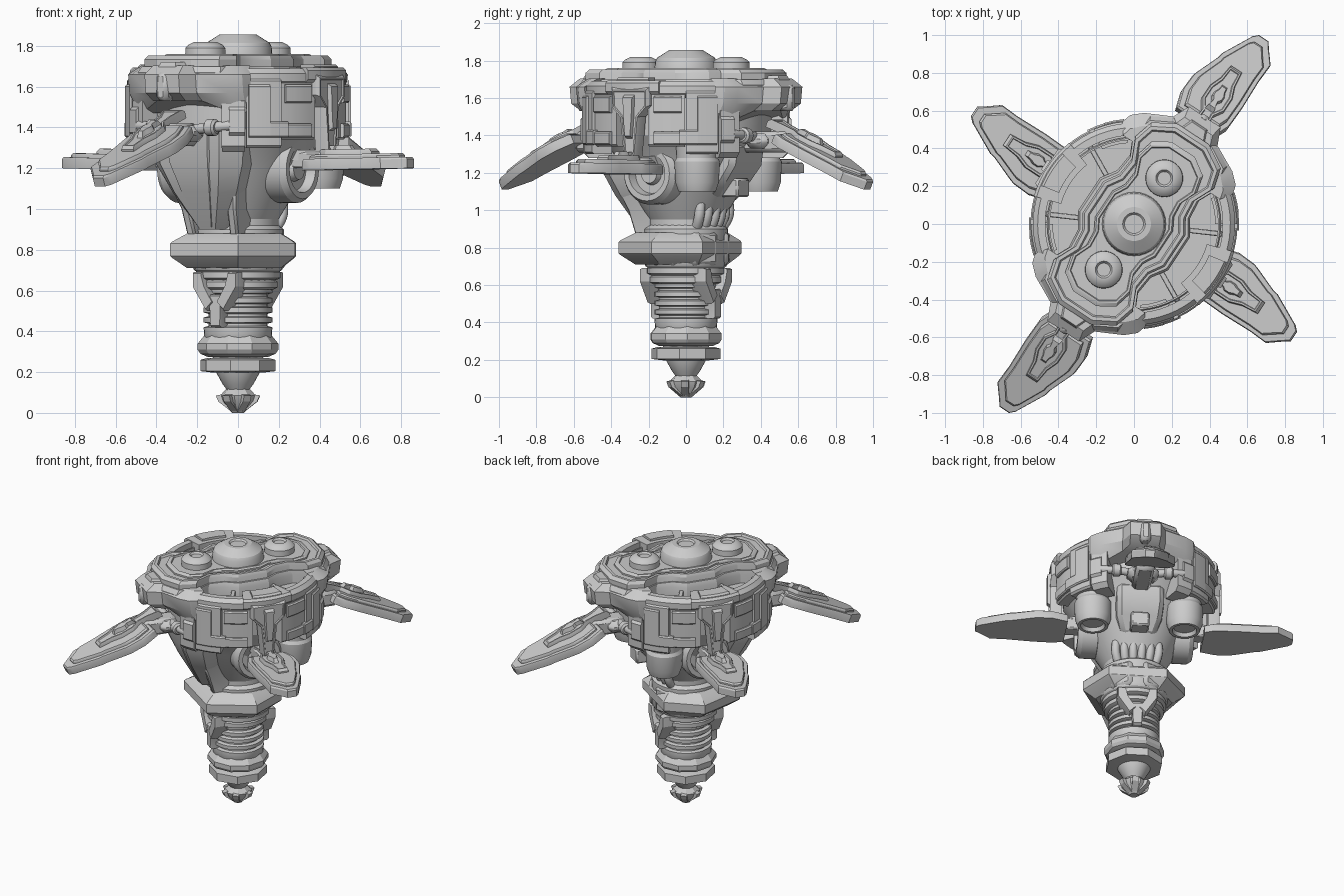
import bpy, bmesh
from math import radians, sin, cos, pi
from mathutils import Matrix, Vector

if "Cube" in bpy.data.objects:
    bpy.data.objects.remove(bpy.data.objects["Cube"])

# Built with the long axis on x, then everything is turned into place at the end
FINAL = Matrix.Rotation(radians(56.5), 4, 'Z')
T = lambda x, y, z: Matrix.Translation((x, y, z))
R = lambda deg, ax='Z': Matrix.Rotation(radians(deg), 4, ax)
I = Matrix.Identity(4)


def loft(name, rings, M=I, closed=False, groove=0, bevel=0):
    """Skin equal-sized rings of points; groove cuts a sunken panel in the last cap."""
    bm = bmesh.new()
    vs = [[bm.verts.new(M @ Vector(p)) for p in ring] for ring in rings]
    n = len(rings[0])
    for a, b in zip(vs, vs[1:] + vs[:1] if closed else vs[1:]):
        for i in range(n):
            bm.faces.new((a[i], a[(i + 1) % n], b[(i + 1) % n], b[i]))
    top = None
    if not closed:
        bm.faces.new(vs[0][::-1])
        top = bm.faces.new(vs[-1])
    bmesh.ops.recalc_face_normals(bm, faces=bm.faces[:])
    if groove and top:
        bmesh.ops.inset_individual(bm, faces=[top], thickness=groove)
        bmesh.ops.inset_individual(bm, faces=[top], thickness=groove * .4, depth=-groove * .7)
    me = bpy.data.meshes.new(name)
    bm.to_mesh(me)
    bm.free()
    me.shade_smooth()
    me.set_sharp_from_angle(angle=radians(28))
    ob = bpy.data.objects.new(name, me)
    bpy.context.collection.objects.link(ob)
    if bevel:
        m = ob.modifiers.new("edge", 'BEVEL')
        m.width, m.segments, m.limit_method = bevel, 1, 'ANGLE'
    return ob


def lathe(name, prof, n=32, M=I):
    off = pi / n if n < 12 else 0
    return loft(name, [[(r * cos(2 * pi * i / n + off), r * sin(2 * pi * i / n + off), z)
                        for i in range(n)] for r, z in prof], M)


def prism(name, pts, z0, z1, M=I, top=1.0, groove=0, chamfer=0.0):
    """Extruded outline, the upper rim pulled in toward its middle by factor top."""
    cx = sum(p[0] for p in pts) / len(pts)
    cy = sum(p[1] for p in pts) / len(pts)
    up = [(cx + (x - cx) * top, cy + (y - cy) * top, z1) for x, y in pts]
    rings = [[(x, y, z0) for x, y in pts]]
    if chamfer:
        rings.append([(x, y, z1 - chamfer) for x, y in pts])
    return loft(name, rings + [up], M, groove=groove)


def box(name, x0, x1, y0, y1, z0, z1, M=I, bevel=.01):
    q = [(x0, y0), (x1, y0), (x1, y1), (x0, y1)]
    return loft(name, [[(x, y, z) for x, y in q] for z in (z0, z1)], M, bevel=bevel)


def sector(name, r0, r1, a0, a1, z0, z1, M=I, c=.012):
    """Curved block between two angles, outer edges chamfered."""
    n = max(2, int(abs(a1 - a0) / 5))
    sec = [(r0, z0), (r1 - c, z0), (r1, z0 + c), (r1, z1 - c), (r1 - c, z1), (r0, z1)]
    full = abs(a1 - a0) >= 360
    rings = []
    for i in range(n if full else n + 1):
        a = radians(a0 + (a1 - a0) * i / n)
        rings.append([(r * cos(a), r * sin(a), z) for r, z in sec])
    return loft(name, rings, M, closed=full)


def both(half):
    return half + [(x, -y) for x, y in half[::-1]]


def tube(name, pts, r):
    cu = bpy.data.curves.new(name, 'CURVE')
    cu.dimensions, cu.bevel_depth, cu.bevel_resolution, cu.resolution_u = '3D', r, 3, 6
    cu.use_fill_caps = True
    s = cu.splines.new('NURBS')
    s.points.add(len(pts) - 1)
    for p, q in zip(s.points, pts):
        p.co = (*q, 1)
    s.use_endpoint_u, s.order_u = True, 3
    bpy.context.collection.objects.link(bpy.data.objects.new(name, cu))


# Drum, tapering lower body and neck
lathe("body_core", [(.2, .84), (.2, .95), (.26, 1.05), (.34, 1.2), (.39, 1.3), (.46, 1.4), (.47, 1.61)], 40)
sector("top_ring", .47, .535, 0, 360, 1.6, 1.69, c=.025)
sector("top_inner_ring", .445, .46, 0, 360, 1.59, 1.66, c=.006)

# Zigzag top deck, three domes
deck = [(.57, .1), (.5, .22), (.39, .25), (.28, .2), (.18, .21), (.1, .26)]
deck_half = deck + [(-x, y) for x, y in deck[::-1]]
prism("deck_skirt", [(x * 1.05, y * 1.1) for x, y in both(deck_half)], 1.58, 1.7, top=.96, chamfer=.03)
prism("deck_lower", both(deck_half), 1.6, 1.753, top=.96, chamfer=.02, groove=.02)
prism("deck_upper", [(x * .83, y * .74) for x, y in both(deck_half)], 1.7, 1.76, top=.96, chamfer=.01, groove=.012)
lathe("centre_dome", [(.17, 1.74), (.165, 1.795), (.155, 1.815), (.1, 1.85), (.09, 1.856), (.06, 1.856), (.05, 1.845)], 32)
for s in (1, -1):
    lathe("side_dome", [(.1, 1.74), (.098, 1.79), (.085, 1.805), (.055, 1.82), (.045, 1.82), (.035, 1.808)], 28, T(.29 * s, 0, 0))

# Wing, used four times; the leading side bulges more than the trailing one
WING = [(0, .15), (.1, .18), (.2, .175), (.23, .165), (.36, .115), (.39, .11), (.56, .025), (.585, 0), (.585, -.06),
        (.55, -.085), (.48, -.14), (.38, -.135), (.2, -.14), (.06, -.135), (0, -.11)]
PAD = both([(-.1, .06), (-.02, .04), (.05, .035), (.11, .07), (.2, .07), (.27, .045), (.36, .035)])


def wing(M, k):
    o = [(x * k, y) for x, y in WING]
    prism("wing_base", o, 0, .055, M, top=.97, chamfer=.01)
    prism("wing_layer", [(x * .86 + .03, y * .82) for x, y in o], .04, .075, M, top=.95, chamfer=.01)
    prism("wing_pad", PAD, .05, .1, M, top=.93, chamfer=.015, groove=.01)
    prism("wing_pad_crest", [(x * .4 + .1, y * .5) for x, y in PAD], .08, .12, M, top=.7)


hood = [(.42, .35), (.47, .335), (.52, .28), (.59, .14), (.68, .1)]
for a in (0, 180):
    A = R(a)
    # Long-axis wing drooping from beneath an overhanging hood
    wing(A @ T(.62, 0, 1.36) @ R(24, 'Y'), 1.05)
    box("wing_arm", .38, .68, -.06, .06, 1.31, 1.42, A, .02)
    box("wing_hinge", .43, .57, -.1, .1, 1.33, 1.41, A, .03)
    loft("hood", [[(x - d, y * s, z + (abs(y) < .2) * lift) for x, y in both(hood)]
                  for d, s, z, lift in ((.07, .95, 1.47, .06), (.01, 1, 1.57, 0), (0, 1, 1.66, 0), (.06, .88, 1.705, 0))], A)
    prism("hood_crest", both([(.48, .1), (.57, .075), (.63, .05)]), 1.66, 1.72, A, top=.85, chamfer=.02)
    box("hood_rib", .6, .69, -.035, .035, 1.53, 1.67, A, .02)
    # Short-axis wing, level, with upright strut and round joint
    V = R(a + 90)
    wing(V @ T(.45, 0, 1.19) @ R(-1, 'Y'), 1.0)
    lathe("round_joint", [(.13, -.08), (.165, -.04), (.165, .06), (.145, .09), (.115, .09), (.105, .04),
                          (.06, .04), (.05, .07), (.03, .07)], 32, V @ T(.29, 0, 1.195) @ R(90, 'Y'))
    box("joint_arm", .3, .52, -.05, .05, 1.2, 1.28, V)
    sector("strut_cap", .4, .55, -18, 18, 1.62, 1.695, V, .015)
    sector("strut_cap_raised", .43, .53, -11, 11, 1.68, 1.71, V, .012)
    UP = V @ T(.48, 0, 0) @ R(90, 'Y')
    strut = [(-1.66, .12), (-1.56, .12), (-1.5, .06), (-1.4, .05), (-1.27, .035)]
    prism("strut", both(strut), 0, .075, UP, top=.9, chamfer=.02, groove=.01)
    prism("strut_rib", both([(-1.62, .035), (-1.5, .03), (-1.38, .02)]), .06, .09, UP, top=.85)
    for b in (-1, 1):
        # Stepped armour panels, cheeks and spokes around the drum
        sector("panel_inner", .45, .53, b * 11, b * 33, 1.34, 1.63, V)
        sector("panel_inner_plate", .5, .548, b * 15, b * 31, 1.52, 1.61, V, .008)
        sector("panel_inner_foot", .5, .548, b * 15, b * 31, 1.35, 1.42, V, .008)
        sector("panel_outer", .43, .545, b * 33.5, b * 52, 1.3, 1.64, V)
        sector("panel_outer_upright", .5, .558, b * 40, b * 51, 1.35, 1.61, V, .008)
        sector("panel_outer_foot", .5, .556, b * 30, b * 41, 1.35, 1.43, V, .008)
        sector("cheek", .4, .55, b * 25, b * 37, 1.28, 1.56, A, .03)
        sector("cheek_plate", .5, .565, b * 29, b * 37, 1.36, 1.5, A, .015)
        s = cos(radians(a))
        tube("hinge_piston", [(s * .48, b * .06, 1.39), (s * .5, b * .17, 1.4), (s * .47, b * .27, 1.41)], .026)
        lathe("piston_sleeve", [(.03, -.03), (.042, -.02), (.042, .02), (.03, .03)], 16,
              A @ T(.49, b * .17, 1.4) @ R(90, 'X'))
        box("spoke", .22, .47, -.014, .014, 1.59, 1.65, R(a + 90 + b * 27), .004)

# Front chest shield, narrowing to a point over the neck
chest = [(.45, .25, 1.38), (.43, .23, 1.22), (.37, .17, 1.08), (.27, .06, .9)]
for nm, d, w in (("chest_shield", 0, 1), ("chest_plate", .012, .65)):
    loft(nm, [[(-u - d, h * .75 * w, z + d), (-u - d, -h * .75 * w, z + d), (-u * .8, -h * 1.1 * w, z + d),
               (-.08, -h * w, z + d), (-.08, h * w, z + d), (-u * .8, h * 1.1 * w, z + d)] for u, h, z in chest])
# Slim struts from the body down to the collar
for b in (-1, 1):
    loft("neck_strut", [[(-u, b * y, z), (-u, b * (y + .05), z), (-u + .15, b * (y + .05), z), (-u + .15, b * y, z)]
                        for u, y, z in ((.33, .15, 1.14), (.27, .11, 1.0), (.23, .1, .87))], bevel=.01)

# Rear canisters, back block and bundled cables
for b in (-1, 1):
    lathe("canister", [(.07, 1.125), (.08, 1.1), (.1, 1.1), (.117, 1.15), (.122, 1.26), (.11, 1.28), (.115, 1.38)],
          28, T(.27, b * .3, 0))
loft("back_block", [[(x, y * w, z) for x, y in ((.1, -.18), (u, -.15), (u, .15), (.1, .18))]
                    for u, w, z in ((.26, .7, 1.06), (.34, .95, 1.16), (.4, 1, 1.24), (.42, 1, 1.36))], bevel=.025)
box("back_box", .26, .37, -.06, .06, 1.07, 1.17)
for i in range(6):
    y = (i - 2.5) * .05
    x = .03 * (1 - abs(i - 2.5) / 2.5)
    tube("cable", [(.17 + x, y, 1.09), (.19 + x, y * 1.15, 1.02), (.17 + x, y * 1.1, .93), (.12 + x, y * .8, .87)], .028)

# Hexagonal collar
collar = both([(.23, .19), (0, .335), (-.3, .2)])
loft("collar", [[(x * s, y * s, z) for x, y in collar]
                for s, z in ((.75, .71), (.97, .76), (1, .77), (1, .83), (.97, .84), (.75, .88))])
for a in (30, 90, 150, 210, 270, 330):
    box("collar_block", .12, .232, -.08, .08, .705, .885, R(a), .02)
lathe("neck_rings", [(.2, .69), (.215, .7), (.225, .72), (.225, .9), (.2, .92)], 32)

# Grooved drill column
prof = [(.045, .1), (.075, .14), (.108, .2), (.13, .3), (.165, .37), (.168, .41)]
for i in range(4):
    z = .42 + i * .048
    prof += [(.168, z), (.145, z + .006), (.145, z + .018), (.168, z + .024)]
prof += [(.17, .62), (.185, .66), (.185, .72)]
lathe("drill_column", prof, 32)
for z, r in ((.625, .195), (.672, .21)):
    lathe("upper_band", [(r - .02, z - .02), (r, z - .01), (r, z + .018), (r - .02, z + .03)], 24)
lathe("middle_flange", [(.15, .275), (.185, .29), (.198, .31), (.198, .34), (.165, .38)], 10)
lathe("lower_flange", [(.12, .197), (.188, .205), (.188, .26), (.15, .27)], 8)

# Forked clamps gripping the column at front and rear
for a in (0, 180):
    C = R(a) @ T(.14, 0, 0) @ R(90, 'Y')
    prism("clamp_stem", both([(-.58, .06), (-.53, .035), (-.42, .03)]), 0, .065, C, top=.9, chamfer=.015)
    for b in (-1, 1):
        prism("clamp_fork", [(-.54, b * .01), (-.5, b * .05), (-.62, b * .13), (-.69, b * .13), (-.69, b * .08), (-.62, b * .06)],
              -.03, .072, C, top=.92, chamfer=.015)

# Drill tip with cutting fins
lathe("drill_tip", [(.055, .12), (.09, .085), (.08, .055), (.03, 0)], 8)
for a in range(0, 360, 60):
    loft("tip_fin", [[(x, y, z) for x, z in ((.03, .1), (.108, .085), (.095, .055), (.03, .005))]
                     for y in (-.02, .02)], R(a))

for ob in bpy.context.collection.objects:
    ob.matrix_world = FINAL
